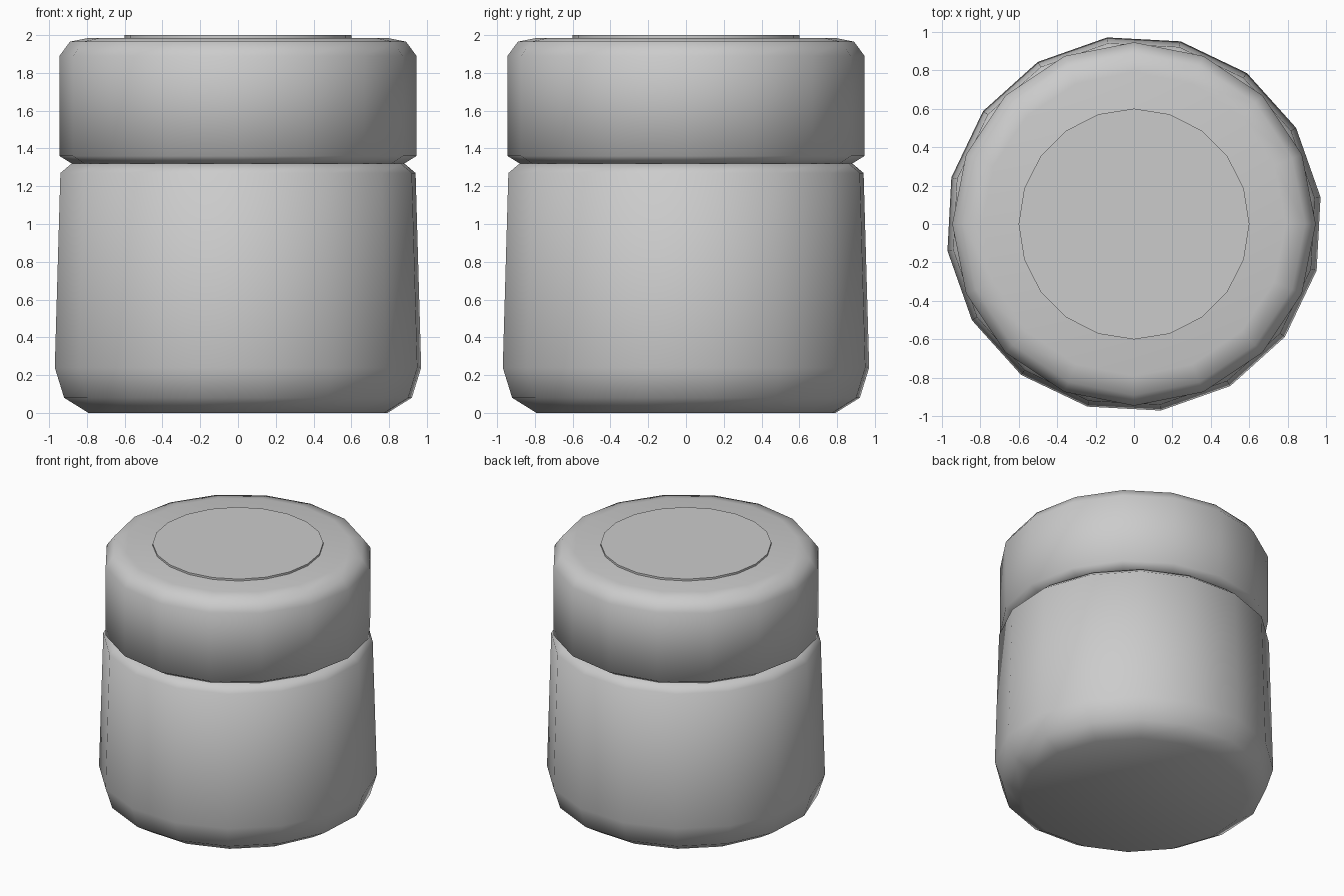
import bpy, bmesh
from math import sin, cos, pi, radians

cube = bpy.data.objects.get("Cube")
if cube:
    bpy.data.objects.remove(cube, do_unlink=True)

# Single plain grey for the whole jar
grey = bpy.data.materials.new("light grey")
grey.use_nodes = True
colour = (0.6, 0.6, 0.6, 1)
grey.diffuse_color = colour
grey.node_tree.nodes["Principled BSDF"].inputs["Base Color"].default_value = colour


def turned(name, profile, sides, turn=0.0, angle=60):
    """Closed solid of revolution from (radius, height) points, bottom to top."""
    bm = bmesh.new()
    rings = []
    for r, z in profile:
        ring = []
        for i in range(sides):
            a = turn + 2 * pi * i / sides
            ring.append(bm.verts.new((r * cos(a), r * sin(a), z)))
        rings.append(ring)
    for low, high in zip(rings, rings[1:]):
        for i in range(sides):
            j = (i + 1) % sides
            bm.faces.new((low[i], low[j], high[j], high[i]))
    bm.faces.new(rings[0][::-1])
    bm.faces.new(rings[-1])
    mesh = bpy.data.meshes.new(name)
    bm.to_mesh(mesh)
    bm.free()
    mesh.materials.append(grey)
    obj = bpy.data.objects.new(name, mesh)
    bpy.context.collection.objects.link(obj)
    bpy.ops.object.select_all(action='DESELECT')
    obj.select_set(True)
    bpy.context.view_layer.objects.active = obj
    bpy.ops.object.shade_smooth_by_angle(angle=radians(angle))
    return obj


# Slightly tapered body with a rounded foot and shoulder
turned("jar_body", [(0.80, 0), (0.93, 0.08), (0.98, 0.24),
                    (0.95, 1.27), (0.89, 1.32)], 16, radians(8.2))

# Straight lid with softened edges
turned("jar_lid", [(0.88, 1.32), (0.945, 1.36), (0.945, 1.89),
                   (0.89, 1.965), (0.79, 1.985)], 16)

# Thin raised disc on top of the lid
turned("lid_disc", [(0.60, 1.98), (0.60, 2.0)], 20, angle=30)
